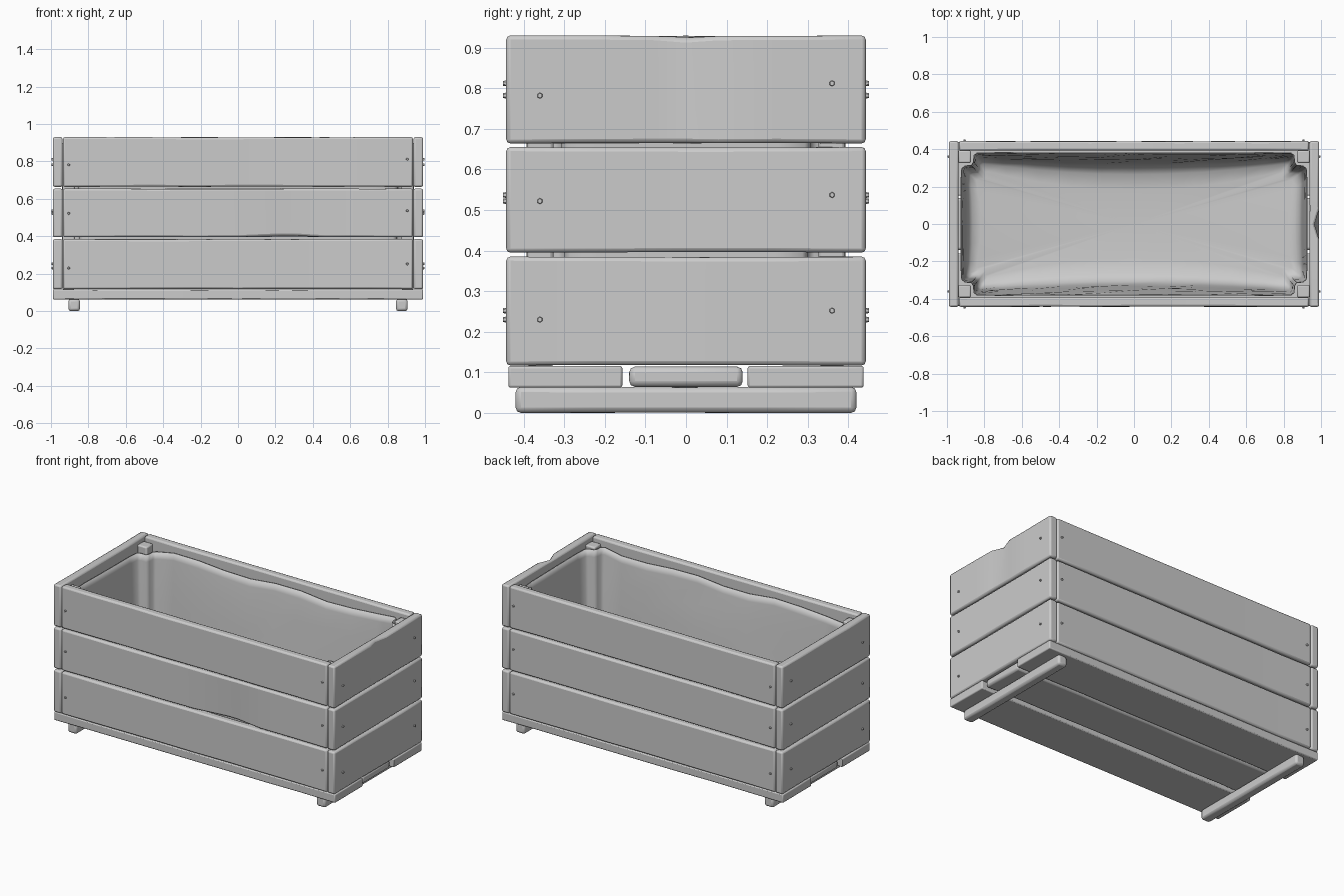
import bpy, bmesh, math, random
from mathutils import Vector

if "Cube" in bpy.data.objects:
    bpy.data.objects.remove(bpy.data.objects["Cube"])

random.seed(4)
mat = bpy.data.materials.new("weathered grey")
mat.diffuse_color = (0.6, 0.6, 0.6, 1)
mat.use_nodes = True
mat.node_tree.nodes["Principled BSDF"].inputs["Base Color"].default_value = mat.diffuse_color


def finish(bm, name, angle=40):
    bmesh.ops.recalc_face_normals(bm, faces=bm.faces)
    me = bpy.data.meshes.new(name)
    bm.to_mesh(me)
    bm.free()
    me.materials.append(mat)
    ob = bpy.data.objects.new(name, me)
    bpy.context.collection.objects.link(ob)
    bpy.ops.object.select_all(action='DESELECT')
    ob.select_set(True)
    bpy.context.view_layer.objects.active = ob
    bpy.ops.object.shade_smooth_by_angle(angle=math.radians(angle))
    return ob


def board(name, lo, hi, axis, segs=8, wobble=0.002, bevel=0.01, dents=()):
    """Worn plank: box cut along its length, slightly uneven, rounded edges.
    dents: (centre, half width, test(co), shift) pushes chosen corner verts."""
    lo, hi = Vector(lo), Vector(hi)
    bm = bmesh.new()
    o1, o2 = [i for i in range(3) if i != axis]
    stops = {i / segs for i in range(segs + 1)}
    for c, w, _, _ in dents:
        for s in (-w, 0, w):
            stops.add((c + s - lo[axis]) / (hi[axis] - lo[axis]))
    rings = []
    for t in sorted(stops):
        ring = []
        for a, b in ((0, 0), (1, 0), (1, 1), (0, 1)):
            p = Vector((0, 0, 0))
            p[axis] = lo[axis] + t * (hi[axis] - lo[axis])
            p[o1] = (lo[o1], hi[o1])[a]
            p[o2] = (lo[o2], hi[o2])[b]
            if 0 < t < 1:
                # wear only takes material away
                p[o1] += (1 - 2 * a) * random.uniform(0, wobble)
                p[o2] += (1 - 2 * b) * random.uniform(0, wobble)
            for c, w, test, shift in dents:
                if abs(p[axis] - c) < w * 0.5 and test(p):
                    p += Vector(shift)
            ring.append(bm.verts.new(p))
        rings.append(ring)
    for r, q in zip(rings, rings[1:]):
        for i in range(4):
            bm.faces.new((r[i], r[(i + 1) % 4], q[(i + 1) % 4], q[i]))
    bm.faces.new(rings[0])
    bm.faces.new(rings[-1])
    ob = finish(bm, name)
    m = ob.modifiers.new("rounded edges", 'BEVEL')
    m.width, m.segments = bevel, 2
    m.limit_method, m.angle_limit = 'ANGLE', math.radians(40)
    return ob


# Wall boards: three courses on each of the four sides
courses = [(0.117, 0.385), (0.395, 0.655), (0.664, 0.93)]
for k, (z0, z1) in enumerate(courses):
    front_dent, right_dent = (), ()
    if k == 1:
        front_dent = [(0.3, 0.3, lambda p: p.y < -0.42 and p.z < 0.45, (0, 0.012, 0.01))]
    if k == 2:
        right_dent = [(0.0, 0.08, lambda p: p.x > 0.97 and p.z > 0.9, (-0.025, 0, -0.006))]
    board(f"front_board_{k+1}", (-0.935, -0.443, z0), (0.935, -0.392, z1), 0, dents=front_dent)
    board(f"back_board_{k+1}", (-0.935, 0.392, z0), (0.935, 0.443, z1), 0)
    board(f"right_board_{k+1}", (0.938, -0.443, z0), (0.99, 0.443, z1), 1, 4, dents=right_dent)
    board(f"left_board_{k+1}", (-0.99, -0.443, z0), (-0.938, 0.443, z1), 1, 4)

# Floor planks, the middle one more worn
board("floor_plank_front", (-0.99, -0.438, 0.062), (0.99, -0.157, 0.116), 0, bevel=0.006)
board("floor_plank_middle", (-0.975, -0.14, 0.064), (0.975, 0.14, 0.114), 0, bevel=0.014, wobble=0.006)
board("floor_plank_back", (-0.99, 0.152, 0.062), (0.99, 0.438, 0.116), 0, bevel=0.006)

# Feet and corner posts
for sx, side in ((-1, "left"), (1, "right")):
    xs = sorted((sx * 0.845, sx * 0.907))
    board(f"foot_{side}", (xs[0], -0.42, 0), (xs[1], 0.42, 0.064), 1, 4, 0.001, 0.013)
    for sy, end in ((-1, "front"), (1, "back")):
        px = sorted((sx * 0.872, sx * 0.94))
        py = sorted((sy * 0.326, sy * 0.393))
        board(f"corner_post_{end}_{side}", (px[0], py[0], 0.115), (px[1], py[1], 0.9), 2, 4, 0.001, 0.008)


# Screws
def screw(bm, p, axis, sign):
    geo = bmesh.ops.create_cone(bm, cap_ends=True, segments=6, radius1=0.009,
                                radius2=0.006, depth=0.02)
    n = Vector((0, 0, 0))
    n[axis] = sign
    rot = n.to_track_quat('Z', 'Y')
    for v in geo["verts"]:
        v.co = rot @ v.co + Vector(p)


bm = bmesh.new()
for z_lo, z_hi in ((0.23, 0.252), (0.522, 0.537), (0.782, 0.812)):
    for s in (-1, 1):
        for e, z in ((-1, z_lo), (1, z_hi)):
            screw(bm, (s * 0.988, e * 0.36, z), 0, s)
            screw(bm, (e * 0.905, s * 0.441, z), 1, s)
finish(bm, "screws", 30)

# Sagging liner: notched around the posts at the rim, easing to a rounded floor
quarter = [(0.93, 0.0), (0.93, 0.12), (0.93, 0.23), (0.925, 0.3), (0.905, 0.315), (0.872, 0.318),
           (0.862, 0.335), (0.86, 0.37), (0.84, 0.385), (0.72, 0.387), (0.54, 0.387),
           (0.36, 0.387), (0.18, 0.387), (0.0, 0.387)]
half = quarter + [(-x, y) for x, y in quarter[-2::-1]]
outline = half + [(x, -y) for x, y in half[-2:0:-1]]
# (height, inward sag of the walls)
levels = [(0.875, 0.004), (0.83, 0.006), (0.7, 0.016), (0.55, 0.026), (0.38, 0.036),
          (0.24, 0.045), (0.17, 0.06), (0.14, 0.1), (0.13, 0.17)]
bm = bmesh.new()
rings = []
for k, (z, sag) in enumerate(levels):
    ring = []
    for x, y in outline:
        bx, by = 1 - (x / 0.95) ** 2, 1 - (y / 0.4) ** 2
        fold = random.uniform(0, 0.01) if 0 < k < 7 else 0
        mid_y = (0.45 + 0.75 * max(bx, 0)) * sag + fold * max(bx, 0)
        mid_x = (0.35 + 0.3 * max(by, 0)) * sag
        qx = x * (1 - mid_x / 0.93)
        qy = y * (1 - mid_y / 0.387)
        wave = 0.012 * math.sin(9 * x + 2 * y) + 0.008 * math.sin(17 * x) if k < 2 else 0
        ring.append(bm.verts.new((qx, qy, z + wave)))
    rings.append(ring)
n = len(outline)
for r, q in zip(rings, rings[1:]):
    for i in range(n):
        bm.faces.new((r[i], r[(i + 1) % n], q[(i + 1) % n], q[i]))
hub = bm.verts.new((0, 0, 0.128))
for i in range(n):
    bm.faces.new((rings[-1][i], rings[-1][(i + 1) % n], hub))
liner = finish(bm, "liner", 60)
m = liner.modifiers.new("sheet thickness", 'SOLIDIFY')
m.thickness, m.offset = 0.005, -1
